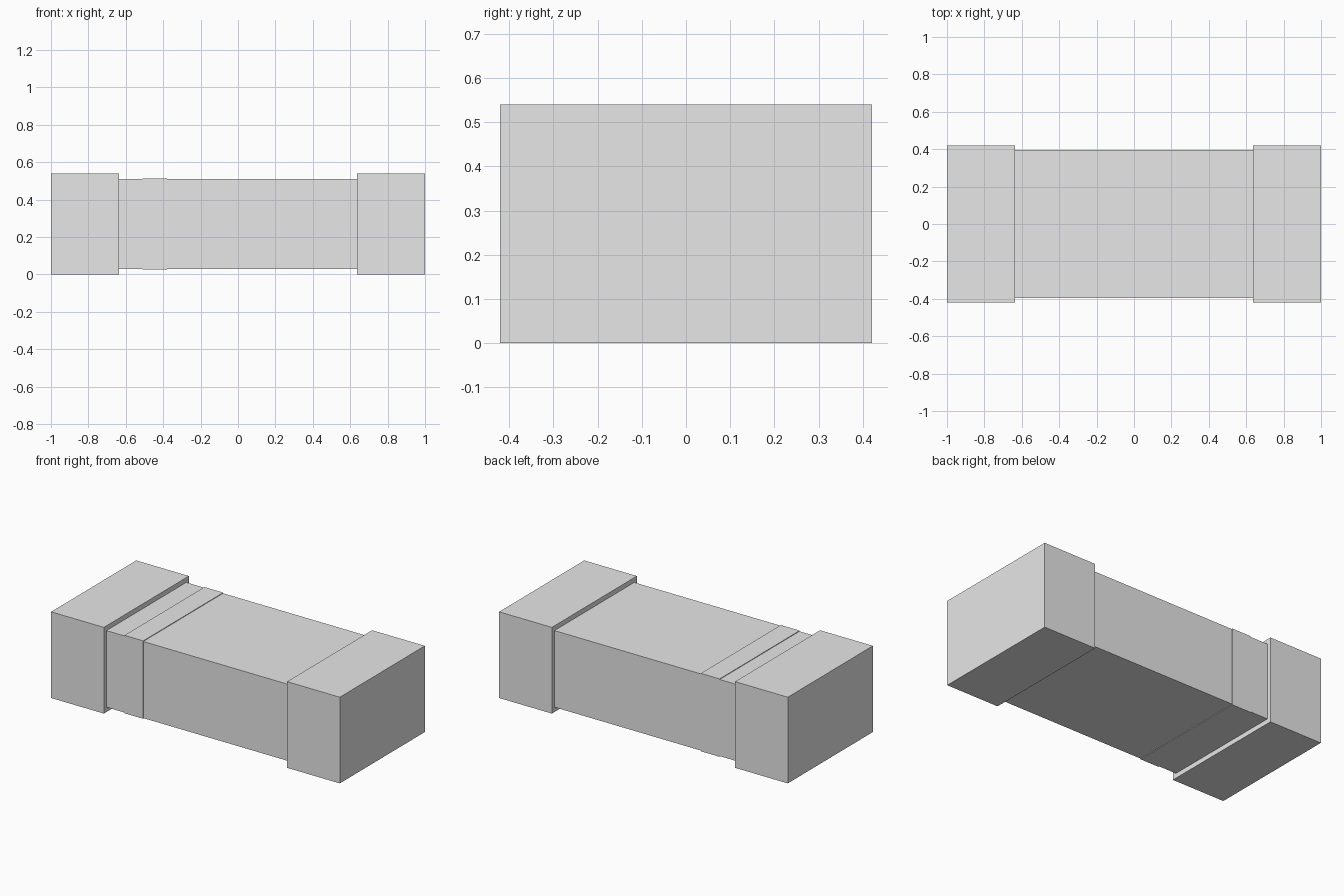
import bpy

# Remove the default cube only
cube = bpy.data.objects.get("Cube")
if cube:
    bpy.data.objects.remove(cube, do_unlink=True)

# Single light grey material
grey = bpy.data.materials.new("light_grey")
grey.use_nodes = True
colour = (0.8, 0.8, 0.8, 1.0)
grey.diffuse_color = colour
grey.node_tree.nodes["Principled BSDF"].inputs["Base Color"].default_value = colour

HEIGHT = 0.54


def block(name, x0, x1, width, height):
    """Box from x0 to x1, centred on y = 0 and on the mid height."""
    bpy.ops.mesh.primitive_cube_add(size=1, location=((x0 + x1) / 2, 0, HEIGHT / 2))
    ob = bpy.context.object
    ob.name = name
    ob.scale = (x1 - x0, width, height)
    bpy.ops.object.transform_apply(location=False, rotation=False, scale=True)
    ob.data.materials.append(grey)
    return ob


# Central body between the caps
block("body", -0.64, 0.64, 0.79, 0.48)

# Slightly raised band around the body
block("band", -0.51, -0.38, 0.792, 0.488)

# Larger end caps
for name, side in (("left_cap", 1), ("right_cap", -1)):
    x0, x1 = sorted((side * 0.635, side * 1.0))
    block(name, x0, x1, 0.842, HEIGHT)
